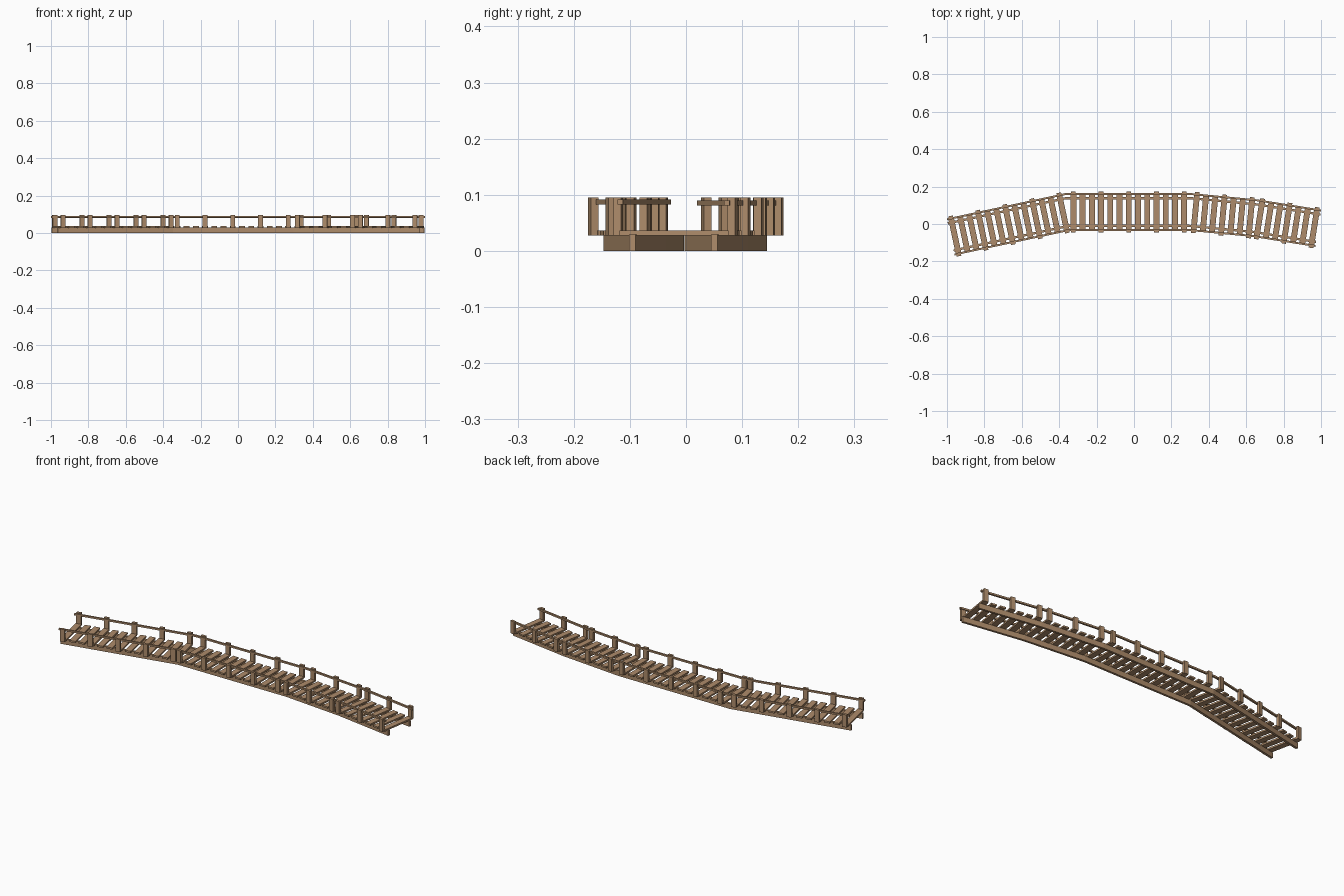
import bpy, bmesh
from mathutils import Vector, Matrix

if "Cube" in bpy.data.objects:
    bpy.data.objects.remove(bpy.data.objects["Cube"])

wood = bpy.data.materials.new("brown_wood")
wood.diffuse_color = (0.42, 0.26, 0.145, 1)
wood.use_nodes = True
wood.node_tree.nodes["Principled BSDF"].inputs["Base Color"].default_value = wood.diffuse_color

# Centre line of the walkway, seen from above
PATH = [Vector(p) for p in ((-0.98, -0.069), (-0.357, 0.064), (0.301, 0.064),
                            (0.649, 0.031), (0.985, -0.0225))]
GAPS = (4, 4, 2, 2)          # post intervals in each section
POST_STEP = 0.148
PLANK_STEP = POST_STEP / 3


def finish(name, bm):
    bmesh.ops.recalc_face_normals(bm, faces=bm.faces)
    mesh = bpy.data.meshes.new(name)
    bm.to_mesh(mesh)
    bm.free()
    mesh.materials.append(wood)
    bpy.context.collection.objects.link(bpy.data.objects.new(name, mesh))


def offset_path(d):
    """Mitred copy of the centre line, shifted sideways by d."""
    out = []
    for i, p in enumerate(PATH):
        dirs = [(PATH[j + 1] - PATH[j]).normalized()
                for j in (i - 1, i) if 0 <= j < len(PATH) - 1]
        normals = [Vector((-t.y, t.x)) for t in dirs]
        n = sum(normals, Vector((0, 0))).normalized()
        out.append(p + n * d / n.dot(normals[0]))
    return out


def strip(name, d, width, z0, z1):
    """Rectangular bar following the bent path."""
    bm = bmesh.new()
    rings = []
    for a, b in zip(offset_path(d - width / 2), offset_path(d + width / 2)):
        rings.append([bm.verts.new((p.x, p.y, z))
                      for p, z in ((a, z0), (b, z0), (b, z1), (a, z1))])
    for r, s in zip(rings, rings[1:]):
        for k in range(4):
            bm.faces.new((r[k], r[(k + 1) % 4], s[(k + 1) % 4], s[k]))
    bm.faces.new(rings[0])
    bm.faces.new(rings[-1])
    finish(name, bm)


def add_box(bm, frame, center, size):
    m = frame @ Matrix.Translation(center) @ Matrix.Diagonal((*size, 1))
    bmesh.ops.create_cube(bm, size=1, matrix=m)


# Long beams and handrails on both sides
strip("front_beam", -0.074, 0.012, 0, 0.029)
strip("back_beam", 0.074, 0.012, 0, 0.029)
strip("front_rail", -0.096, 0.010, 0.083, 0.092)
strip("back_rail", 0.096, 0.010, 0.081, 0.090)

# Planks and posts for each straight section
for i, gaps in enumerate(GAPS):
    a, b = PATH[i], PATH[i + 1]
    mid, t = (a + b) / 2, (b - a).normalized()
    frame = Matrix(((t.x, -t.y, 0, mid.x), (t.y, t.x, 0, mid.y),
                    (0, 0, 1, 0), (0, 0, 0, 1)))
    start = -gaps * POST_STEP / 2
    planks, posts = bmesh.new(), bmesh.new()
    for k in range(gaps * 3 + 1):
        add_box(planks, frame, (start + k * PLANK_STEP, 0, 0.032), (0.031, 0.196, 0.009))
    for k in range(gaps + 1):
        for side in (-1, 1):
            add_box(posts, frame, (start + k * POST_STEP, side * 0.103, 0.0615),
                    (0.025, 0.014, 0.068))
    finish(f"deck_planks_{i + 1}", planks)
    finish(f"rail_posts_{i + 1}", posts)
